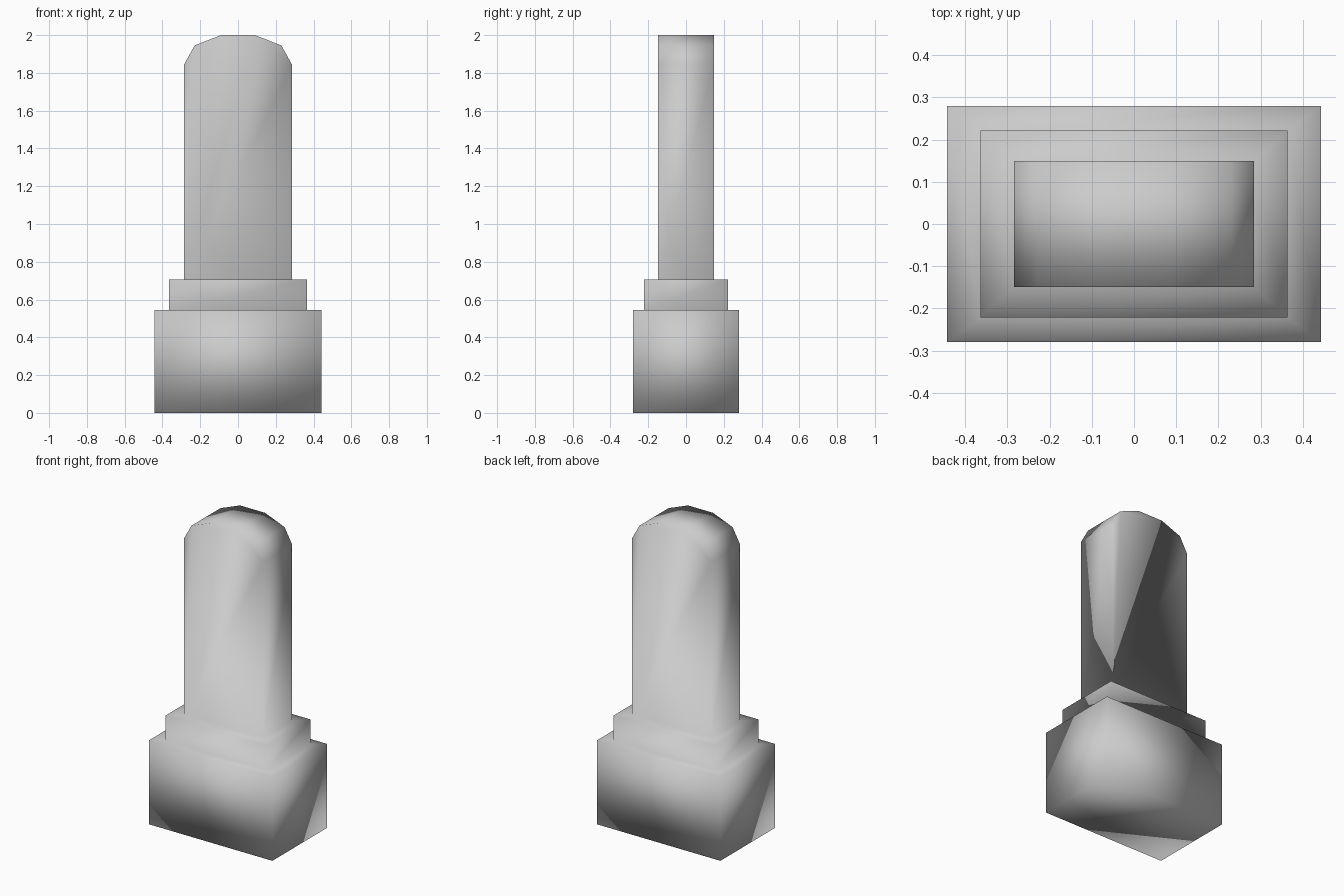
import bpy, bmesh

if "Cube" in bpy.data.objects:
    bpy.data.objects.remove(bpy.data.objects["Cube"])

bm = bmesh.new()


def ring(hx, hy, z):
    return [bm.verts.new((sx * hx, sy * hy, z))
            for sx, sy in ((-1, -1), (1, -1), (1, 1), (-1, 1))]


# Stepped base: plinth, ledge, upper step, ledge up to the slab foot
tiers = [(0.443, 0.28, 0), (0.443, 0.28, 0.545), (0.364, 0.222, 0.545),
         (0.364, 0.222, 0.705), (0.285, 0.149, 0.705)]
rings = [ring(*t) for t in tiers]
bm.faces.new(rings[0][::-1])
for a, b in zip(rings, rings[1:]):
    for i in range(4):
        j = (i + 1) % 4
        bm.faces.new((a[i], a[j], b[j], b[i]))

# Upright slab with a faceted arched top
half = [(0.285, 1.845), (0.23, 1.945), (0.09, 2.0)]
arch = half + [(-x, z) for x, z in reversed(half)]
fl, fr, br, bl = rings[-1]
front = [fr] + [bm.verts.new((x, -0.149, z)) for x, z in arch] + [fl]
back = [br] + [bm.verts.new((x, 0.149, z)) for x, z in arch] + [bl]
bm.faces.new(front)
bm.faces.new(back[::-1])
for i in range(len(front) - 1):
    bm.faces.new((front[i], back[i], back[i + 1], front[i + 1]))

# Smooth shading throughout, as one continuous stone
bmesh.ops.recalc_face_normals(bm, faces=bm.faces)
for f in bm.faces:
    f.smooth = True
mesh = bpy.data.meshes.new("headstone")
bm.to_mesh(mesh)
bm.free()
bpy.context.collection.objects.link(bpy.data.objects.new("headstone", mesh))
